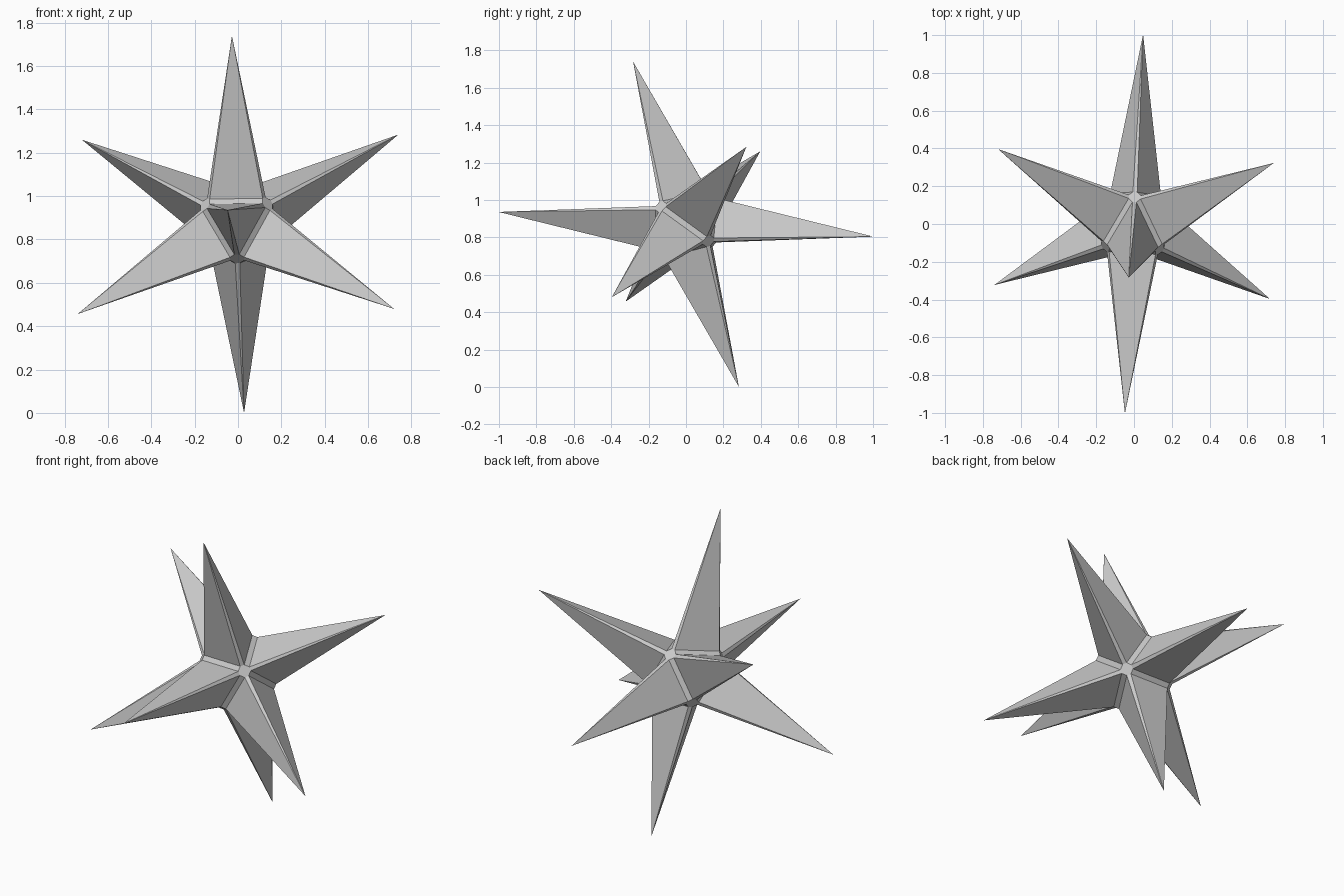
import bpy
import bmesh
import math
from itertools import product
from mathutils import Vector

cube = bpy.data.objects.get("Cube")
if cube:
    bpy.data.objects.remove(cube)

CENTRE = Vector((0, 0, 0.87))
# Three tilted axes of the octahedral core; spikes sit at their signed sums
AXES = [Vector((0.01, 0.36, 0.402)),
        Vector((0.346, -0.34, 0.24)),
        Vector((-0.384, -0.303, 0.228))]
CORE = 0.41     # core corner distance along each axis
BEVEL = 0.023   # width of the flattened edges

grey = bpy.data.materials.new("grey")
grey.use_nodes = True
colour = (0.6, 0.6, 0.6, 1)
grey.diffuse_color = colour
grey.node_tree.nodes["Principled BSDF"].inputs["Base Color"].default_value = colour


def tip_at(signs):
    return sum((a * s for a, s in zip(AXES, signs)), Vector())


def corner_at(axis, sign):
    return AXES[axis] * sign * CORE


bm = bmesh.new()
octants = list(product((-1, 1), repeat=3))
tips = {o: bm.verts.new(CENTRE + tip_at(o)) for o in octants}

# Eight small points round each core corner, one for every spike face there
points = {}
for o in octants:
    for p in range(3):
        for q in range(3):
            if p != q:
                corner = corner_at(p, o[p])
                along_ridge = (tip_at(o) - corner).normalized()
                along_valley = (corner_at(q, o[q]) - corner).normalized()
                points[o, p, q] = bm.verts.new(
                    CENTRE + corner + BEVEL * (along_ridge + along_valley))

for o in octants:
    for p in range(3):
        q, r = (p + 1) % 3, (p + 2) % 3
        # Spike face and its narrow ridge strip
        bm.faces.new((tips[o], points[o, p, q], points[o, q, p]))
        bm.faces.new((tips[o], points[o, p, q], points[o, p, r]))
        # Valley strip between neighbouring spikes
        if o[r] > 0:
            other = list(o)
            other[r] = -1
            other = tuple(other)
            bm.faces.new((points[o, p, q], points[o, q, p],
                          points[other, q, p], points[other, p, q]))

# Flat eight-sided caps on the core corners
for p, sign in product(range(3), (-1, 1)):
    u, v = AXES[(p + 1) % 3], AXES[(p + 2) % 3]
    ring = [vert for (o, a, q), vert in points.items() if a == p and o[p] == sign]
    ring.sort(key=lambda w: math.atan2((w.co - CENTRE).dot(v), (w.co - CENTRE).dot(u)))
    bm.faces.new(ring)

bmesh.ops.recalc_face_normals(bm, faces=bm.faces[:])
mesh = bpy.data.meshes.new("spiked_star")
bm.to_mesh(mesh)
bm.free()
mesh.materials.append(grey)
star = bpy.data.objects.new("spiked_star", mesh)
bpy.context.collection.objects.link(star)
